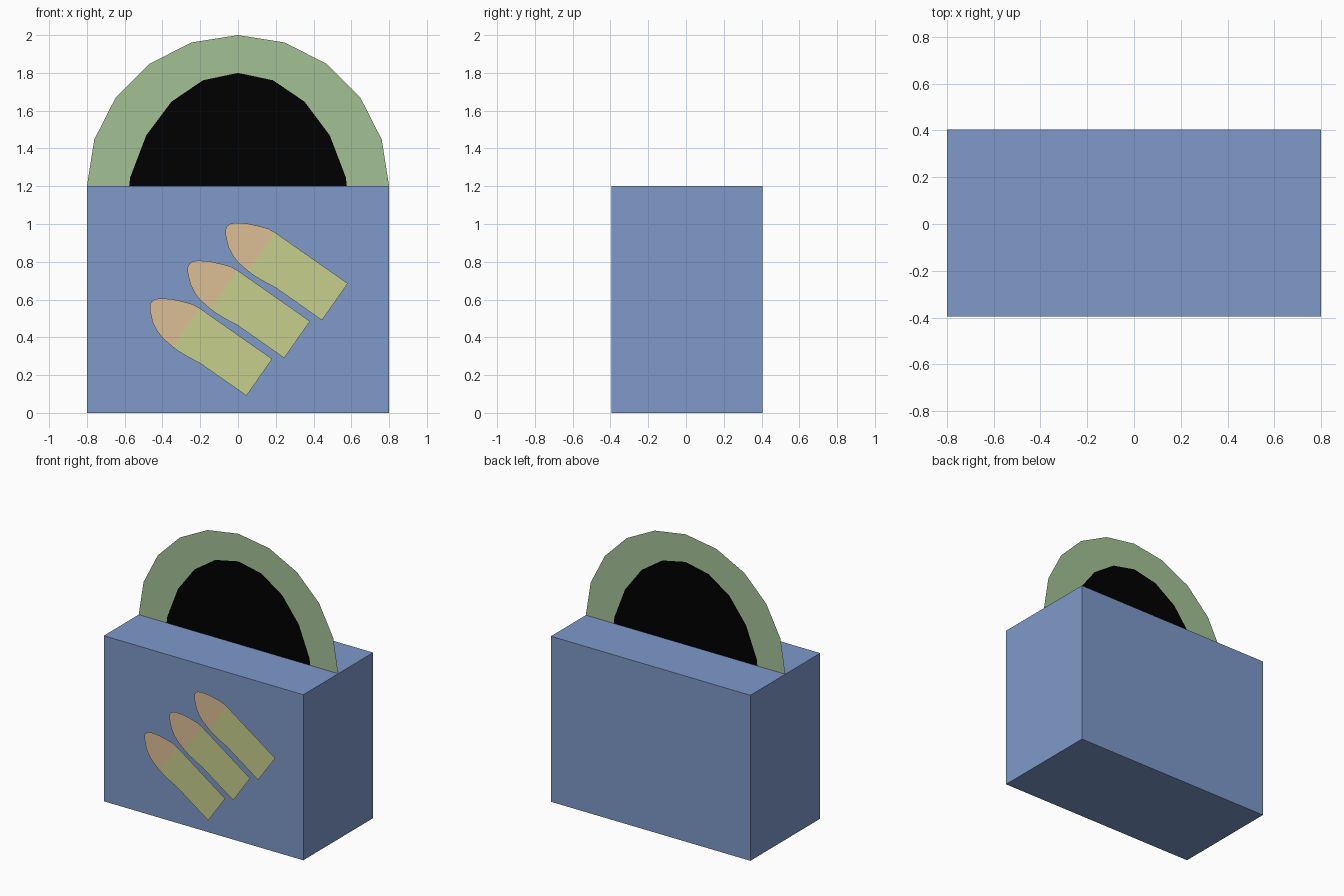
import bpy
import bmesh
from math import sin, cos, pi, radians
from mathutils import Vector

if "Cube" in bpy.data.objects:
    bpy.data.objects.remove(bpy.data.objects["Cube"])

BOX_Y = 0.005          # box centre, leaving room for the front decals
FRONT_Y = -0.405


def material(name, rgb):
    m = bpy.data.materials.new(name)
    m.diffuse_color = (*rgb, 1)
    m.use_nodes = True
    m.node_tree.nodes["Principled BSDF"].inputs["Base Color"].default_value = m.diffuse_color
    return m


BLUE = material("blue", (0.21, 0.32, 0.59))
GREEN = material("green", (0.37, 0.53, 0.30))
BLACK = material("black", (0, 0, 0))
YELLOW = material("yellow", (0.57, 0.62, 0.26))
TAN = material("tan", (0.72, 0.52, 0.30))


def finish(bm, name, mat):
    me = bpy.data.meshes.new(name)
    bm.to_mesh(me)
    bm.free()
    me.materials.append(mat)
    ob = bpy.data.objects.new(name, me)
    bpy.context.collection.objects.link(ob)
    return ob


def flat_shape(name, points, y, mat):
    bm = bmesh.new()
    f = bm.faces.new([bm.verts.new((x, y, z)) for x, z in points])
    f.normal_update()
    if f.normal.y > 0:
        f.normal_flip()
    return finish(bm, name, mat)


def arch(rx, rz, z0, steps=10):
    return [(rx * cos(pi * i / steps), z0 + rz * sin(pi * i / steps))
            for i in range(steps + 1)]


# Box body
bm = bmesh.new()
bmesh.ops.create_cube(bm, size=1)
for v in bm.verts:
    v.co = Vector((v.co.x * 1.6, v.co.y * 0.8 + BOX_Y, (v.co.z + 0.5) * 1.2))
finish(bm, "box_body", BLUE)

# Flat arched back piece: green band around a black half-ellipse
outer, inner = arch(0.8, 0.8, 1.2), arch(0.6, 0.8, 1.0)
bm = bmesh.new()
rows = [[bm.verts.new((x, BOX_Y, z)) for x, z in row] for row in (outer, inner)]
for i in range(len(outer) - 1):
    bm.faces.new((rows[0][i], rows[1][i], rows[1][i + 1], rows[0][i + 1]))
finish(bm, "arch_band", GREEN)
flat_shape("arch_opening", inner, BOX_Y, BLACK)

# Three slanted decals on the front: u runs to the tip, v across
BODY = [(0, 0.119), (0.47, 0.119), (0.47, -0.131), (0.43, -0.132),
        (0.37, -0.128), (0.30, -0.119), (0, -0.119)]
TIP = [(0.47, 0.119), (0.51, 0.115), (0.551, 0.101), (0.617, 0.074),
       (0.67, 0.042), (0.69, 0.022), (0.698, 0.0), (0.694, -0.02),
       (0.678, -0.042), (0.63, -0.085), (0.585, -0.109),
       (0.54, -0.123), (0.47, -0.131)]
c, s = cos(radians(35)), sin(radians(35))


def place(points, k):
    ox, oz = 0.113 + 0.2 * k, 0.188 + 0.2 * k
    return [(ox - c * u + s * v, oz + s * u + c * v) for u, v in points]


for k in range(3):
    flat_shape(f"decal_body_{k + 1}", place(BODY, k), FRONT_Y, YELLOW)
    flat_shape(f"decal_tip_{k + 1}", place(TIP, k), FRONT_Y, TAN)
